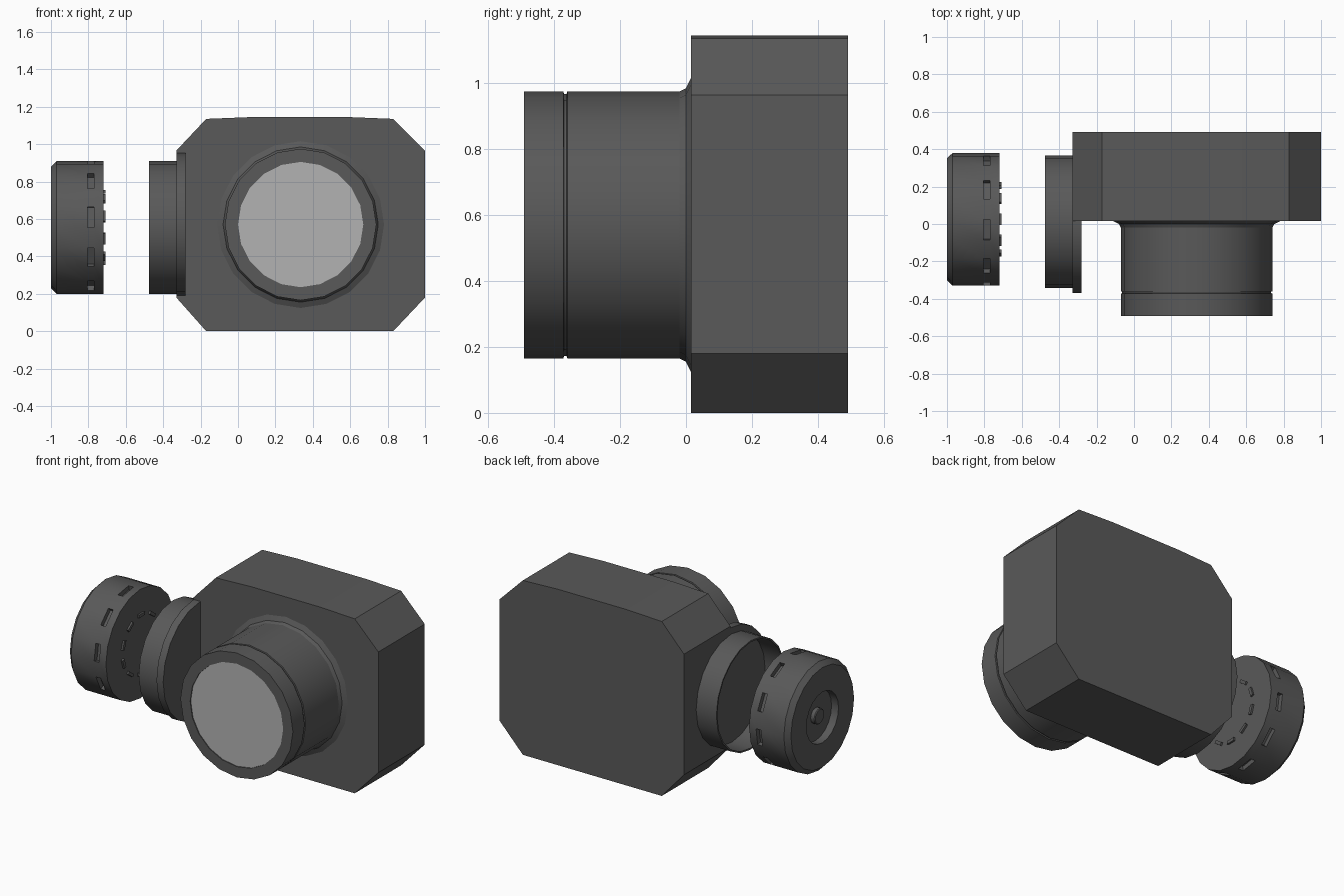
import bpy, bmesh
from math import cos, sin, pi
from mathutils import Matrix, Vector

if "Cube" in bpy.data.objects:
    bpy.data.objects.remove(bpy.data.objects["Cube"])

SIDES = 20


def material(name, v):
    m = bpy.data.materials.new(name)
    m.diffuse_color = (v, v, v, 1)
    m.use_nodes = True
    m.node_tree.nodes["Principled BSDF"].inputs["Base Color"].default_value = m.diffuse_color
    return m


dark = material("dark_grey", 0.10)
light = material("light_grey", 0.45)


def finish(name, bm, mat, smooth=True):
    bmesh.ops.remove_doubles(bm, verts=bm.verts, dist=1e-5)
    bmesh.ops.recalc_face_normals(bm, faces=bm.faces)
    me = bpy.data.meshes.new(name)
    bm.to_mesh(me)
    bm.free()
    me.materials.append(mat)
    ob = bpy.data.objects.new(name, me)
    bpy.context.collection.objects.link(ob)
    if smooth:
        bpy.ops.object.select_all(action='DESELECT')
        ob.select_set(True)
        bpy.context.view_layer.objects.active = ob
        bpy.ops.object.shade_smooth_by_angle(angle=0.45)
    return ob


def lathe(profile, axis, c):
    """Revolve (radius, position) pairs round the x or y axis through c = (other axis, z)."""
    bm = bmesh.new()
    rings = []
    for r, h in profile:
        ring = []
        for i in range(SIDES):
            a = 2 * pi * i / SIDES
            u, z = c[0] + r * cos(a), c[1] + r * sin(a)
            ring.append(bm.verts.new((h, u, z) if axis == 'X' else (u, h, z)))
        rings.append(ring)
    strips = []
    for a, b in zip(rings, rings[1:]):
        strips.append([bm.faces.new((a[i], a[(i + 1) % SIDES], b[(i + 1) % SIDES], b[i]))
                       for i in range(SIDES)])
    bm.faces.new(rings[0])
    bm.faces.new(rings[-1])
    return bm, strips


# Main body: chamfered slab with a slightly crowned top
outline = [(-0.33, 0.18), (-0.17, 0), (0.83, 0), (1, 0.18), (1, 0.965),
           (0.83, 1.135), (0.58, 1.145), (0.08, 1.145), (-0.17, 1.135), (-0.33, 0.965)]
bm = bmesh.new()
face = bm.faces.new([bm.verts.new((x, 0.015, z)) for x, z in outline])
ext = bmesh.ops.extrude_face_region(bm, geom=[face])
bmesh.ops.translate(bm, vec=(0, 0.477, 0),
                    verts=[v for v in ext['geom'] if isinstance(v, bmesh.types.BMVert)])
finish("body", bm, dark, False)

# Front barrel with flared base, thin groove and recessed front
bm, _ = lathe([(0.335, -0.475), (0.335, -0.492), (0.405, -0.492), (0.405, -0.372),
               (0.398, -0.37), (0.398, -0.362), (0.405, -0.36), (0.405, -0.02),
               (0.415, 0.0), (0.45, 0.017)], 'Y', (0.335, 0.57))
finish("front_barrel", bm, dark)

# Pale front glass
bm, _ = lathe([(0.335, -0.486), (0.335, -0.476)], 'Y', (0.335, 0.57))
finish("front_glass", bm, light)

# Side socket: open tube, and the wider rim behind it
bm, _ = lathe([(0.345, -0.337), (0.345, -0.475), (0.355, -0.475), (0.355, -0.325)],
              'X', (0.012, 0.555))
finish("side_socket", bm, dark)
bm, _ = lathe([(0.38, -0.328), (0.38, -0.28)], 'X', (0.01, 0.572))
finish("socket_rim", bm, dark)

# Detached cap: chamfered edge, recessed outer face, notched band
cap_c = (0.025, 0.555)
bm, strips = lathe([(0.165, -0.95), (0.165, -1.0), (0.325, -1.0), (0.355, -0.97),
                    (0.355, -0.805), (0.355, -0.77), (0.355, -0.72)], 'X', cap_c)
notches = [f for i, f in enumerate(strips[4]) if i % 2]
ext = bmesh.ops.extrude_discrete_faces(bm, faces=notches)
for f in ext['faces']:
    mid = f.calc_center_median()
    inward = Vector((0, cap_c[0] - mid.y, cap_c[1] - mid.z)).normalized() * 0.03
    bmesh.ops.translate(bm, vec=inward, verts=f.verts)
finish("cap", bm, dark)

# Small knob in the cap recess
bm, _ = lathe([(0.045, -0.98), (0.05, -0.975), (0.05, -0.945)], 'X', cap_c)
finish("cap_knob", bm, dark)

# Ring of small teeth on the inner face of the cap
bm = bmesh.new()
for k in range(10):
    m = (Matrix.Translation((-0.717, *cap_c)) @ Matrix.Rotation(2 * pi * (k + 0.5) / 10, 4, 'X')
         @ Matrix.Translation((0, 0.19, 0)) @ Matrix.Diagonal((0.018, 0.02, 0.06, 1)))
    bmesh.ops.create_cube(bm, size=1, matrix=m)
finish("cap_teeth", bm, dark, False)
